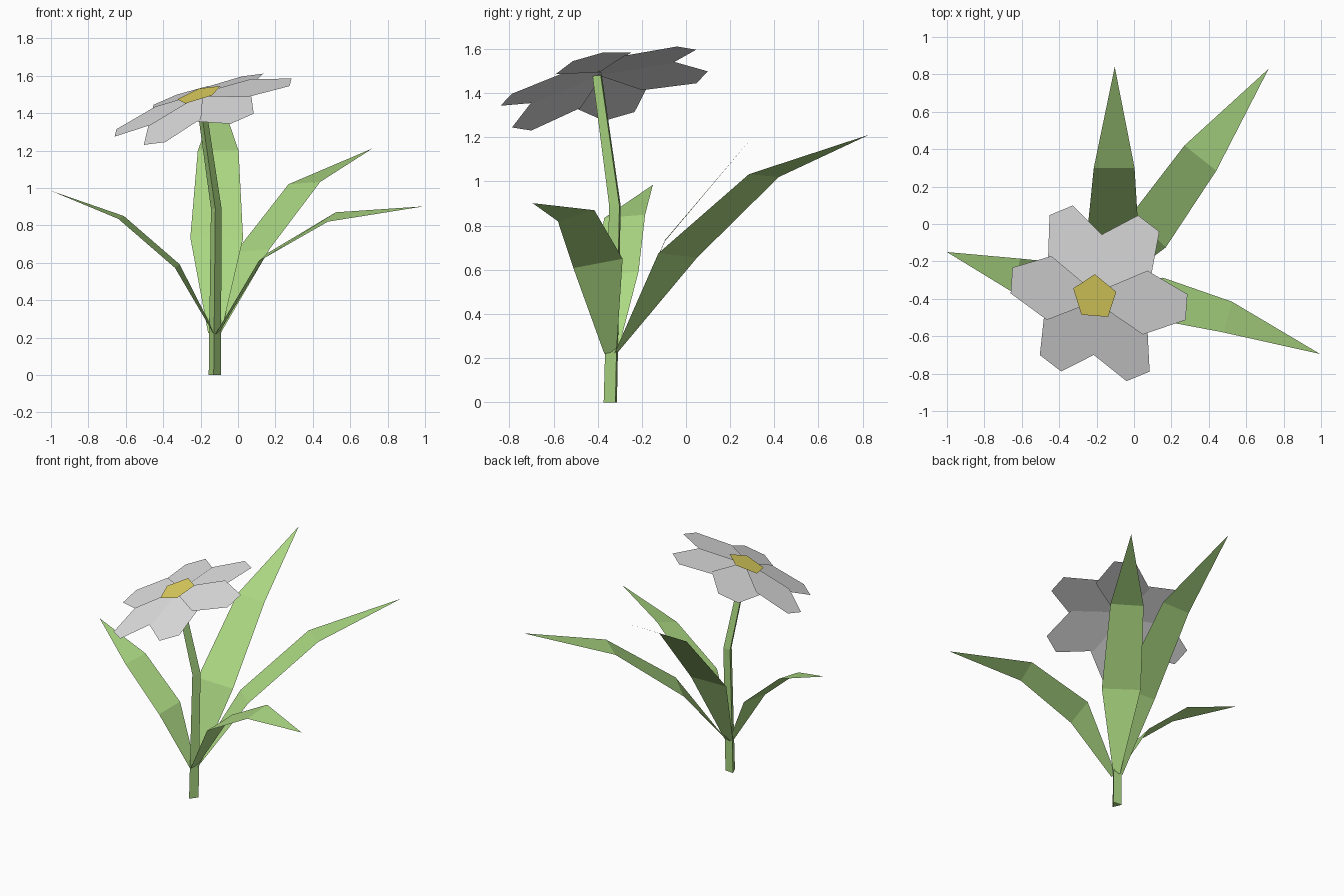
import bpy
from math import sin, cos, radians
from mathutils import Vector

if "Cube" in bpy.data.objects:
    bpy.data.objects.remove(bpy.data.objects["Cube"])


def material(name, rgb):
    m = bpy.data.materials.new(name)
    m.diffuse_color = (*rgb, 1)
    m.use_nodes = True
    m.node_tree.nodes["Principled BSDF"].inputs["Base Color"].default_value = m.diffuse_color
    return m


GREEN = material("leaf green", (0.41, 0.69, 0.225))
WHITE = material("petal white", (0.75, 0.75, 0.75))
YELLOW = material("centre yellow", (0.75, 0.64, 0.115))


def make(name, verts, faces, mat):
    me = bpy.data.meshes.new(name)
    me.from_pydata([tuple(v) for v in verts], [], faces)
    me.materials.append(mat)
    ob = bpy.data.objects.new(name, me)
    bpy.context.collection.objects.link(ob)
    return ob


# Stem: three-sided tube along a bent path (x, y, z, radius)
path = [(-.126, -.335, 0, .038), (-.118, -.315, .89, .033), (-.203, -.397, 1.48, .027)]
verts = [(x + r * cos(radians(a)), y + r * sin(radians(a)), z)
         for x, y, z, r in path for a in (24, 144, 264)]
faces = [(2, 1, 0), (6, 7, 8)]
for ring in (0, 3):
    for i in range(3):
        j = (i + 1) % 3
        faces.append((ring + i, ring + j, ring + 3 + j, ring + 3 + i))
make("stem", verts, faces, GREEN)

# Leaves: three pairs of edge points (base, lower bend, upper bend) and a tip
leaves = {
    "left_leaf": [(-.125, -.31, .225), (-.13, -.365, .22), (-.312, -.215, .592), (-.337, -.42, .573),
                  (-.61, -.185, .85), (-.64, -.37, .835), (-1, -.15, .985)],
    "back_leaf": [(-.09, -.315, .225), (-.16, -.31, .225), (.027, -.095, .73), (-.255, -.095, .735),
                  (.003, .3, 1.2), (-.215, .3, 1.2), (-.103, .84, 1.51)],
    "back_right_leaf": [(-.095, -.325, .22), (-.14, -.31, .225), (.17, -.125, .675), (-.015, .05, .655),
                        (.44, .285, 1.033), (.27, .42, 1.02), (.72, .83, 1.212)],
    "right_leaf": [(-.12, -.37, .22), (-.1, -.315, .23), (.11, -.51, .608), (.155, -.287, .65),
                   (.48, -.58, .82), (.523, -.415, .87), (.995, -.695, .902)],
}
for name, pts in leaves.items():
    make(name, pts, [(0, 2, 3, 1), (2, 4, 5, 3), (4, 6, 5)], GREEN)

# Tilted frame of the flower head
centre = Vector((-.208, -.39, 1.494))
n = Vector((-.303, -.243, .922)).normalized()
u = (Vector((1, 0, 0)) - n * n.x).normalized()
v = n.cross(u)

# Petals: six drooping hexagons, alternately layered
outline = [(.01, -.03), (.27, -.178), (.492, -.072), (.492, .072), (.27, .178), (.01, .03)]
for k in range(6):
    a = radians(60 * k - 4)
    out, side = u * cos(a) + v * sin(a), v * cos(a) - u * sin(a)
    lift = .004 if k in (0, 3) else -.004 - .003 * (k % 2)
    pts = [centre + out * r + side * w + n * (lift - .15 * r) for r, w in outline]
    make(f"petal_{k + 1}", pts, [range(6)], WHITE)

# Flower centre: flat pentagon
pts = [centre + n * .006 + .127 * (u * cos(radians(90 + 72 * i)) + v * sin(radians(90 + 72 * i)))
       for i in range(5)]
make("flower_centre", pts, [range(5)], YELLOW)
